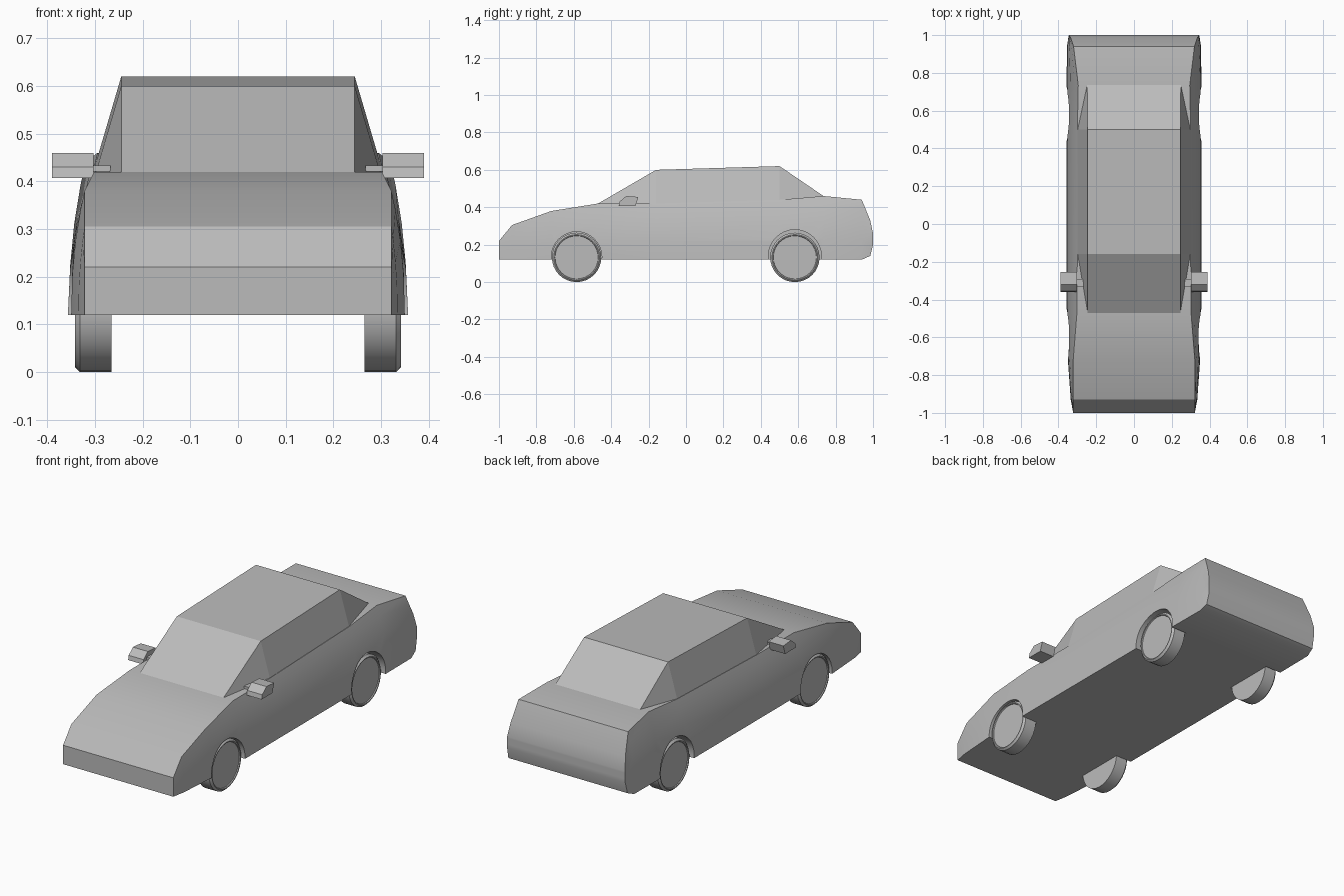
import bpy, bmesh, math
from mathutils import Matrix

cube = bpy.data.objects.get("Cube")
if cube:
    bpy.data.objects.remove(cube, do_unlink=True)

GREY = (0.5, 0.5, 0.5, 1)
grey = bpy.data.materials.new("plain grey")
grey.use_nodes = True
grey.diffuse_color = GREY
grey.node_tree.nodes["Principled BSDF"].inputs["Base Color"].default_value = GREY


def make(name, bm, smooth=None):
    bmesh.ops.recalc_face_normals(bm, faces=bm.faces[:])
    mesh = bpy.data.meshes.new(name)
    bm.to_mesh(mesh)
    bm.free()
    mesh.materials.append(grey)
    ob = bpy.data.objects.new(name, mesh)
    bpy.context.collection.objects.link(ob)
    if smooth:
        shade(ob, smooth)
    return ob


def shade(ob, angle):
    bpy.ops.object.select_all(action='DESELECT')
    ob.select_set(True)
    bpy.context.view_layer.objects.active = ob
    bpy.ops.object.shade_smooth_by_angle(angle=math.radians(angle))


def loft(bm, rings):
    """Skin a row of closed point rings and cap both ends."""
    rows = [[bm.verts.new(p) for p in ring] for ring in rings]
    n = len(rows[0])
    for a, b in zip(rows, rows[1:]):
        for i in range(n):
            j = (i + 1) % n
            bm.faces.new((a[i], a[j], b[j], b[i]))
    bm.faces.new(rows[0])
    bm.faces.new(rows[-1][::-1])


def disc_rings(profile, y, z, side, n):
    """Rings around the x axis for (x, radius) pairs."""
    turn = [math.tau * i / n for i in range(n)]
    return [[(side * x, y + r * math.sin(a), z - r * math.cos(a)) for a in turn]
            for x, r in profile]


# Body stations: y, bottom z, bottom half width, top z, top half width
STATIONS = [
    (-1.0, .12, .322, .22, .322), (-.93, .12, .335, .305, .322),
    (-.72, .12, .35, .38, .322), (-.47, .12, .357, .42, .302),
    (-.16, .12, .357, .42, .30), (.5, .12, .357, .44, .30),
    (.735, .12, .357, .46, .295), (.94, .12, .355, .44, .32),
    (.985, .14, .348, .33, .335), (1.0, .2, .345, .26, .345)]
LEVELS = (0, .33, .6, .85, 1)


def section(y, zb, wb, zt, wt):
    half = [(wb + (wt - wb) * t ** 2.2, y, zb + (zt - zb) * t) for t in LEVELS]
    return half + [(-x, y, z) for x, y, z in reversed(half)]


bm = bmesh.new()
loft(bm, [section(*s) for s in STATIONS])
body = make("body", bm)

# Wheel arches cut into the body sides
WHEELS = {"front": (-.585, .134, .135), "rear": (.582, .138, .142)}
cutters = []
for y, z, r in WHEELS.values():
    for side in (1, -1):
        bm = bmesh.new()
        loft(bm, disc_rings([(.263, r), (.42, r)], y, z, side, 32))
        cutter = make("arch_cutter", bm)
        cutter.hide_render = True
        mod = body.modifiers.new("arch", 'BOOLEAN')
        mod.object, mod.operation, mod.solver = cutter, 'DIFFERENCE', 'EXACT'
        cutters.append(cutter)
graph = bpy.context.evaluated_depsgraph_get()
cut_mesh = bpy.data.meshes.new_from_object(body.evaluated_get(graph))
body.modifiers.clear()
body.data = cut_mesh
for cutter in cutters:
    bpy.data.objects.remove(cutter, do_unlink=True)
shade(body, 25)

# Cabin with corner pillars, as the hull of its corners
bm = bmesh.new()
for s in (1, -1):
    for p in [(.245, -.47, .42), (.298, -.16, .42), (.245, -.16, .60),
              (.245, .5, .62), (.298, .5, .44), (.248, .735, .46)]:
        bm.verts.new((s * p[0], p[1], p[2]))
bmesh.ops.convex_hull(bm, input=bm.verts[:])
bmesh.ops.dissolve_limit(bm, angle_limit=.02, verts=bm.verts[:], edges=bm.edges[:])
make("cabin", bm)

# Wheels with a bevelled tyre edge and a shallow recessed disc
TYRE = [(.265, .132), (.332, .132), (.342, .122), (.341, .117), (.336, .115)]
for end, (y, _, _) in WHEELS.items():
    for side, label in ((1, "left"), (-1, "right")):
        bm = bmesh.new()
        loft(bm, disc_rings(TYRE, y, .132, side, 32))
        make(f"{end}_{label}_wheel", bm, 25)

# Door mirrors and their stems
SHELL = [(-.36, .407), (-.27, .407), (-.255, .455), (-.32, .46), (-.355, .43)]
for side, label in ((1, "left"), (-1, "right")):
    bm = bmesh.new()
    loft(bm, [[(side * x, y, z) for y, z in SHELL] for x in (.303, .39)])
    make(f"{label}_mirror", bm)
    bm = bmesh.new()
    place = Matrix.Translation((side * .29, -.31, .427)) @ Matrix.Diagonal((.045, .04, .013, 1))
    bmesh.ops.create_cube(bm, size=1, matrix=place)
    make(f"{label}_mirror_stem", bm)
